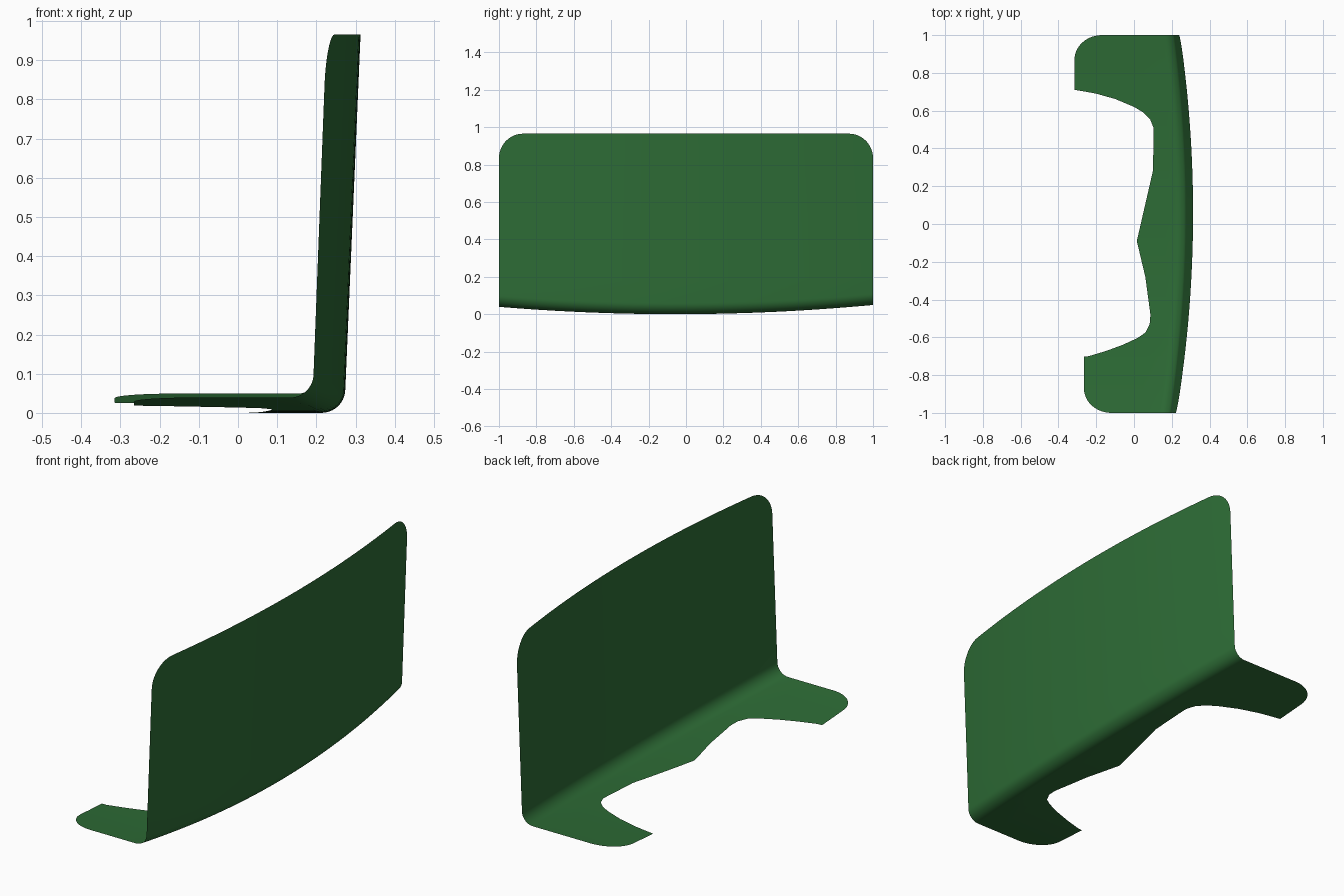
import bpy, bmesh, math

if "Cube" in bpy.data.objects:
    bpy.data.objects.remove(bpy.data.objects["Cube"])

# Inner outline of the base flange between its rounded outer corners: (y, x)
notch = [(-0.701, -0.265), (-0.70, -0.24), (-0.673, -0.15), (-0.64, -0.06),
         (-0.603, 0.02), (-0.575, 0.06), (-0.53, 0.083), (-0.48, 0.087),
         (-0.28, 0.06), (-0.09, 0.015), (0.28, 0.10), (0.46, 0.104),
         (0.51, 0.103), (0.555, 0.085), (0.59, 0.05), (0.62, 0.0),
         (0.662, -0.10), (0.69, -0.20), (0.703, -0.27), (0.71, -0.315)]
R = 0.13        # corner radius
BEND = 0.06     # fold radius
TOP = 0.965

def corner(y):
    """Inset of a quarter-round corner at this y."""
    t = max(0.0, abs(y) - (1 - R))
    return R - math.sqrt(max(0.0, R * R - t * t))

def flange_edge(y):
    if y <= notch[0][0]:
        return -0.265 + 1.12 * corner(y)
    if y >= notch[-1][0]:
        return -0.315 + 1.12 * corner(y)
    for (a, xa), (b, xb) in zip(notch, notch[1:]):
        if a <= y <= b:
            return xa + (xb - xa) * (y - a) / (b - a)

def floor_z(y):
    return 0.044 * y * y + 0.005 * y + 0.00015

def wall_x(y, z):
    return 0.271 + 0.043 * z + 0.009 * y - (0.073 + 0.005 * z) * y * y

# Stations along the length, closer together in the corners
ys = {round(p[0], 4) for p in notch} | {round(-0.65 + 0.05 * i, 4) for i in range(27)}
for i in range(13):
    y = 1 - R + R * math.sin(i / 12 * math.pi / 2)
    ys |= {round(y, 4), round(-y, 4)}
ys |= {-0.8, 0.8}

def section(y):
    """Flange, fold and upright wall at one station."""
    z0, x0 = floor_z(y), flange_edge(y)
    xw = wall_x(y, z0 + BEND)
    xs = xw - BEND
    pts = [(x0 + (xs - x0) * i / 4, z0) for i in range(4)]
    for i in range(11):
        a = i / 10 * math.pi / 2
        pts.append((xs + BEND * math.sin(a), z0 + BEND * (1 - math.cos(a))))
    zt, zb = TOP - corner(y), z0 + BEND
    for i in range(1, 9):
        z = zb + (zt - zb) * i / 8
        pts.append((wall_x(y, z), z))
    return pts

# Folded, bowed panel
bm = bmesh.new()
rows = [[bm.verts.new((x, y, z)) for x, z in section(y)] for y in sorted(ys)]
for r, s in zip(rows, rows[1:]):
    for i in range(len(r) - 1):
        bm.faces.new((r[i], r[i + 1], s[i + 1], s[i]))
mesh = bpy.data.meshes.new("folded_panel")
bm.to_mesh(mesh)
bm.free()
panel = bpy.data.objects.new("folded_panel", mesh)
bpy.context.collection.objects.link(panel)

green = bpy.data.materials.new("dark green")
green.diffuse_color = (0.027, 0.152, 0.037, 1)
green.use_nodes = True
green.node_tree.nodes["Principled BSDF"].inputs["Base Color"].default_value = green.diffuse_color
mesh.materials.append(green)

bpy.context.view_layer.objects.active = panel
panel.select_set(True)
bpy.ops.object.shade_smooth_by_angle(angle=math.radians(40))
